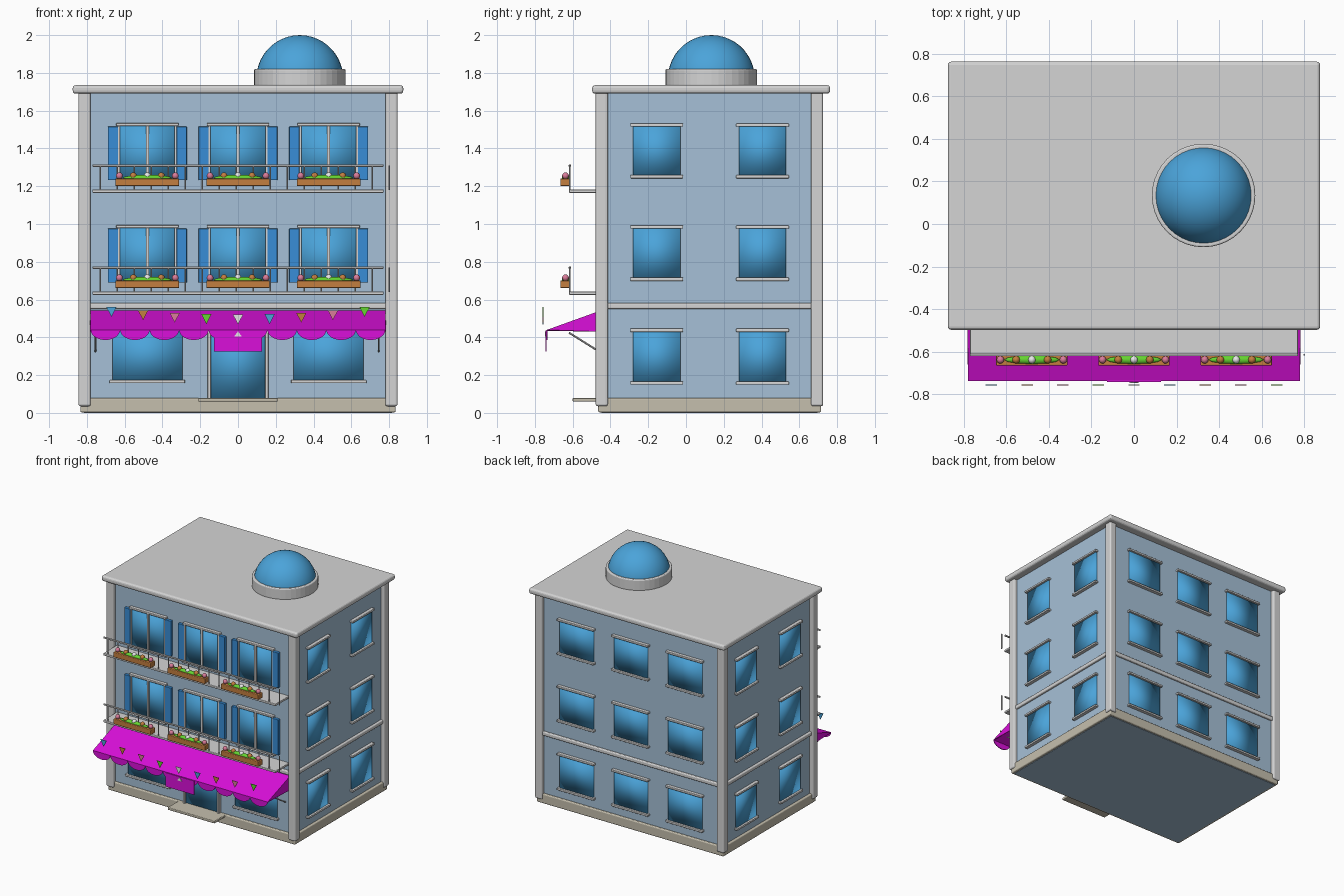
import bpy, bmesh, math
from mathutils import Matrix, Vector

if "Cube" in bpy.data.objects:
    bpy.data.objects.remove(bpy.data.objects["Cube"])


def mat(name, r, g, b):
    m = bpy.data.materials.new(name)
    m.diffuse_color = (r, g, b, 1)
    m.use_nodes = True
    m.node_tree.nodes["Principled BSDF"].inputs["Base Color"].default_value = m.diffuse_color
    return m


WALL = mat("wall_blue_grey", .38, .53, .68)
TRIM = mat("trim_grey", .66, .66, .66)
STONE = mat("plinth_stone", .56, .52, .42)
GLASS = mat("glass_blue", .07, .37, .70)
SHUT = mat("shutter_blue", .04, .27, .68)
AWN = mat("awning_magenta", .70, .005, .70)
WOOD = mat("planter_orange", .55, .21, .05)
LEAF = mat("leaf_green", .13, .66, .03)
PINK = mat("flower_pink", .70, .20, .32)
WHITE = mat("flower_white", .82, .82, .82)


def finish(name, bm, m, smooth=False, bevel=0):
    bmesh.ops.recalc_face_normals(bm, faces=bm.faces)
    me = bpy.data.meshes.new(name)
    for f in bm.faces:
        f.smooth = smooth
    bm.to_mesh(me)
    bm.free()
    me.materials.append(m)
    ob = bpy.data.objects.new(name, me)
    bpy.context.collection.objects.link(ob)
    if bevel:
        b = ob.modifiers.new("bevel", 'BEVEL')
        b.width, b.segments = bevel, 3
    return ob


def box(name, x, y, z, m, bevel=0, smooth=False):
    """Box from (min, max) ranges."""
    bm = bmesh.new()
    bmesh.ops.create_cube(bm, size=1)
    for v in bm.verts:
        for i, (a, b) in enumerate((x, y, z)):
            v.co[i] = (a + b) / 2 + v.co[i] * (b - a)
    return finish(name, bm, m, smooth, bevel)


def plate(name, pts, y, m, t=.006):
    """Flat outline in x,z given a small depth along y."""
    bm = bmesh.new()
    f = bm.faces.new([bm.verts.new((px, y, pz)) for px, pz in pts])
    r = bmesh.ops.extrude_face_region(bm, geom=[f])
    bmesh.ops.translate(bm, vec=(0, t, 0), verts=[g for g in r["geom"] if isinstance(g, bmesh.types.BMVert)])
    return finish(name, bm, m)


def ball(name, c, s, m, seg=12):
    bm = bmesh.new()
    bmesh.ops.create_uvsphere(bm, u_segments=seg, v_segments=seg // 2 + 2, radius=1,
                              matrix=Matrix.Translation(c) @ Matrix.Diagonal((*s, 1)))
    return finish(name, bm, m, True)


def rod(name, a, b, r, m):
    a, b = Vector(a), Vector(b)
    d = b - a
    bm = bmesh.new()
    bmesh.ops.create_cone(bm, cap_ends=True, segments=8, radius1=r, radius2=r, depth=d.length,
                          matrix=Matrix.Translation((a + b) / 2) @ d.to_track_quat('Z', 'Y').to_matrix().to_4x4())
    return finish(name, bm, m)


CY, WX, Y0, Y1 = .125, .815, -.447, .697   # wall planes

# Main body, plinth, corner pillars, string course, roof
box("walls", (-WX, WX), (Y0, Y1), (0, 1.70), WALL)
box("plinth", (-.835, .835), (-.465, .715), (.003, .08), STONE, .008)
for sx in (-1, 1):
    for y in (-.446, .694):
        box("corner_pillar", (sx * .8125 - .0325, sx * .8125 + .0325), (y - .0325, y + .0325), (.035, 1.70), TRIM, .012)
box("string_course", (-.833, .833), (-.467, .715), (.55, .582), TRIM, .008)
box("roof_slab", (-.875, .875), (-.497, .763), (1.69, 1.735), TRIM, .016)

# Roof dome on a ring
bm = bmesh.new()
bmesh.ops.create_cone(bm, cap_ends=True, segments=40, radius1=.243, radius2=.243, depth=.09,
                      matrix=Matrix.Translation((.327, .134, 1.775)))
finish("dome_ring", bm, TRIM, False, .008)
ball("dome", (.327, .134, 1.77), (.23, .23, .23), GLASS, 40)

ROWS = ((.157, .437), (.707, .983), (1.25, 1.523))

# Side windows with lintel and sill
for sx in (-1, 1):
    for yc in (-.155, .405):
        for z0, z1 in ROWS:
            xs = lambda a, b: tuple(sorted((sx * a, sx * b)))
            box("side_glass", xs(.79, WX + .01), (yc - .125, yc + .125), (z0, z1), GLASS, 0, True)
            for z in (z0, z1):
                box("side_sill", xs(.80, WX + .027), (yc - .14, yc + .14), (z - .008, z + .009), TRIM, .004)

# Back windows
for xc in (-.485, 0, .485):
    for z0, z1 in ROWS:
        box("back_glass", (xc - .15, xc + .15), (.67, Y1 + .01), (z0, z1), GLASS, 0, True)
        for z in (z0, z1):
            box("back_sill", (xc - .165, xc + .165), (.68, Y1 + .027), (z - .008, z + .009), TRIM, .004)

# Ground floor front windows
for xc in (-.48, .48):
    box("shop_glass", (xc - .185, xc + .185), (Y0 - .01, -.42), (.165, .45), GLASS, 0, True)
    for z in (.165, .45):
        box("shop_sill", (xc - .2, xc + .2), (Y0 - .027, -.43), (z - .008, z + .009), TRIM, .004)

# Door, frame and step
box("door_glass", (-.145, .145), (Y0 - .01, -.42), (.08, .45), GLASS, 0, True)
for sx in (-1, 1):
    box("door_post", (sx * .152 - .009, sx * .152 + .009), (Y0 - .027, -.43), (.06, .46), TRIM, .003)
box("door_lintel", (-.17, .17), (Y0 - .027, -.43), (.45, .468), TRIM, .003)
box("door_step", (-.21, .21), (-.60, -.44), (.06, .08), STONE, .005)

# Upper front windows with shutters, balconies and flower boxes
for (z0, z1), zs in zip(ROWS[1:], (.625, 1.165)):
    box("balcony_slab", (-.77, .77), (-.62, -.44), (zs, zs + .018), TRIM, .004)
    box("balcony_rail", (-.77, .77), (-.621, -.609), (zs + .138, zs + .15), TRIM, .003)
    for i in range(18):
        x = -.73 + .09 * i
        rod("rail_post", (x, -.615, zs + .015), (x, -.615, zs + .145), .004, TRIM)
    for xc in (-.48, 0, .48):
        box("front_glass", (xc - .155, xc + .155), (Y0 - .01, -.42), (z0 - .03, z1), GLASS, 0, True)
        box("front_lintel", (xc - .165, xc + .165), (Y0 - .027, -.43), (z1 - .004, z1 + .012), TRIM, .004)
        box("front_sill", (xc - .165, xc + .165), (Y0 - .027, -.43), (z0 - .04, z0 - .025), TRIM, .004)
        box("mullion", (xc - .008, xc + .008), (Y0 - .02, -.43), (z0 - .03, z1), TRIM)
        for sx in (-1, 1):
            box("window_post", (xc + sx * .15 - .005, xc + sx * .15 + .005), (Y0 - .02, -.43), (z0 - .03, z1), TRIM)
            c = xc + sx * .182
            box("shutter", (c - .027, c + .027), (Y0 - .022, -.44), (z0 - .018, z1 - .007), SHUT, .003)
        zb = zs + .035
        box("flower_box", (xc - .168, xc + .168), (-.665, -.611), (zb, zb + .042), WOOD, .005)
        ball("leaves", (xc, -.638, zb + .044), (.13, .02, .016), LEAF)
        for dx, m in ((-.148, PINK), (-.074, WOOD), (0, WHITE), (.074, WOOD), (.148, PINK)):
            ball("flower", (xc + dx, -.638, zb + .055), (.018, .018, .018), m)

# Awning: sloped sheet with triangular cheeks
bm = bmesh.new()
rows = [[bm.verts.new((x, y, z)) for y, z in ((-.45, .54), (-.735, .437), (-.45, .43))] for x in (-.78, .78)]
for r in rows:
    bm.faces.new(r)
bm.faces.new((rows[0][0], rows[0][1], rows[1][1], rows[1][0]))
aw = finish("awning", bm, AWN)
s = aw.modifiers.new("thickness", 'SOLIDIFY')
s.thickness, s.offset = .006, 0

# Scalloped valance, hanging panel and braces
for i in range(10):
    c = -.702 + .156 * i
    plate("scallop", [(c + .078 * math.cos(a), .44 - .054 * math.sin(a))
                      for a in (math.pi * k / 14 for k in range(15))], -.738, AWN)
plate("hanging_panel", [(-.127, .437), (.127, .437), (.127, .325), (-.127, .325)], -.743, AWN, .005)
plate("panel_mark", [(-.02, .405), (.02, .405), (0, .432)], -.747, WHITE, .004)
for x in (-.755, .745):
    rod("awning_brace", (x, -.62, .425), (x, -.46, .325), .005, TRIM)

# Bunting hung in a shallow curve
for i, m in enumerate((SHUT, WOOD, PINK, LEAF, WHITE, SHUT, WOOD, PINK, LEAF)):
    x = -.67 + .1675 * i
    z = .52 + .04 * (x / .67) ** 2
    plate("pennant", [(x - .027, z), (x + .027, z), (x, z - .052)], -.76, m, .005)
for ob in bpy.context.collection.objects:
    if ob.name.startswith("pennant") and ob.data.materials[0] == SHUT:
        ob.data.materials[0] = GLASS
